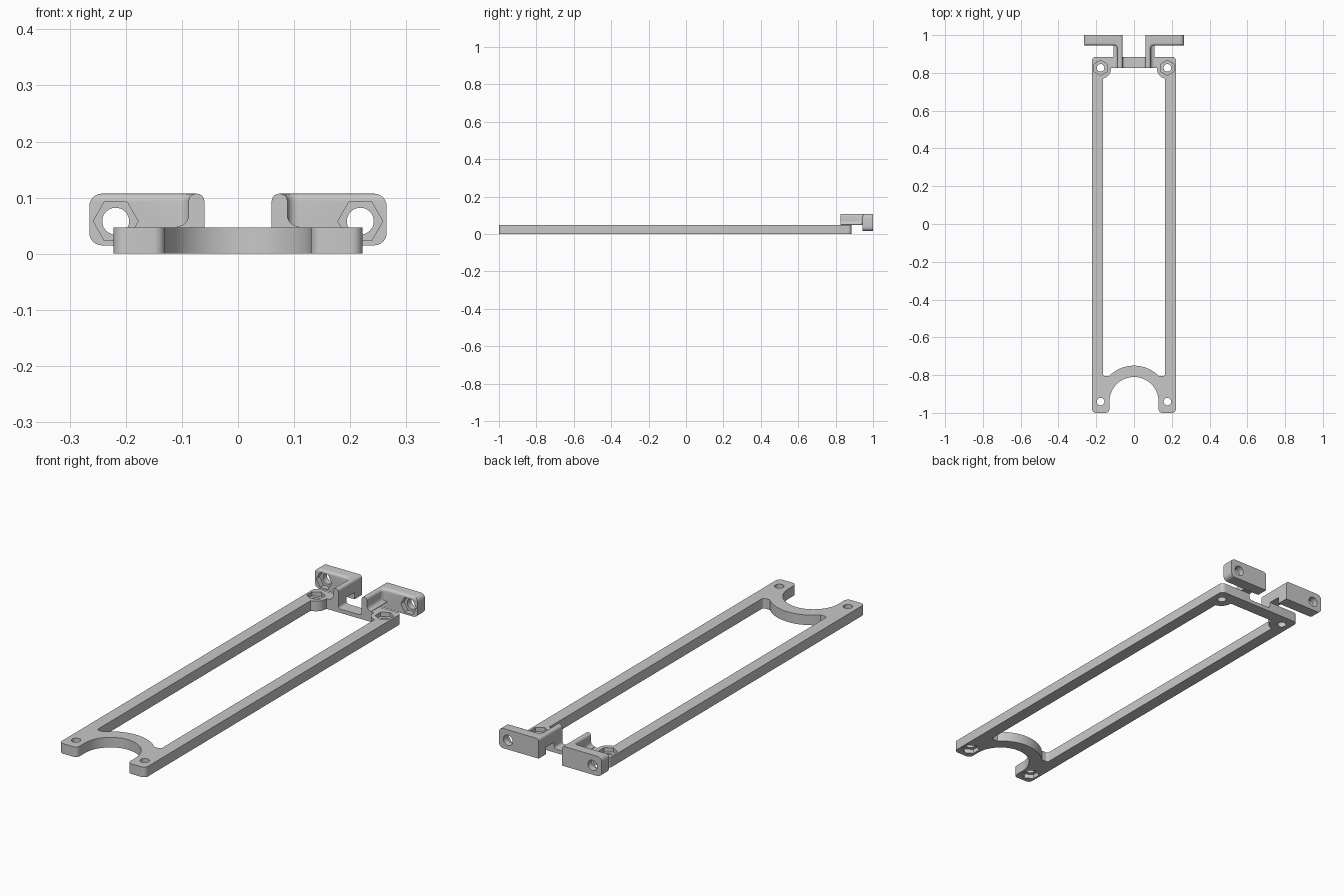
import bpy, bmesh, math
from mathutils import Vector, Matrix

cube = bpy.data.objects.get("Cube")
if cube:
    bpy.data.objects.remove(cube, do_unlink=True)

grey = bpy.data.materials.new("grey plastic")
grey.use_nodes = True
grey.diffuse_color = (0.58, 0.58, 0.58, 1)
grey.node_tree.nodes["Principled BSDF"].inputs["Base Color"].default_value = (0.58, 0.58, 0.58, 1)

THICK = 0.047   # frame thickness
TOP = 0.107     # top of the brackets


def arc(cx, cy, r, start, end, n=24):
    angles = [math.radians(start + (end - start) * i / n) for i in range(n + 1)]
    return [(cx + r * math.cos(a), cy + r * math.sin(a)) for a in angles]


def ring(cx, cy, r, n=32, turn=0):
    return arc(cx, cy, r, turn, turn + 360, n)[:-1]


def rounded(corners, n=6):
    """Outline from (x, y) points and (x, y, radius) corners."""
    out = []
    for i, c in enumerate(corners):
        p = Vector(c[:2])
        if len(c) == 2:
            out.append(tuple(p))
            continue
        a = (Vector(corners[i - 1][:2]) - p).normalized()
        b = (Vector(corners[(i + 1) % len(corners)][:2]) - p).normalized()
        half = a.angle(b) / 2
        centre = p + (a + b).normalized() * c[2] / math.sin(half)
        t0 = p + a * c[2] / math.tan(half) - centre
        t1 = p + b * c[2] / math.tan(half) - centre
        start, sweep = math.atan2(t0.y, t0.x), math.atan2(t0.x * t1.y - t0.y * t1.x, t0.dot(t1))
        out += arc(centre.x, centre.y, c[2], math.degrees(start), math.degrees(start + sweep), n)
    return out


def prism(name, outline, lo, hi, axis="Z"):
    """Extrude an outline along z, or along y from an xz outline."""
    bm = bmesh.new()
    place = (lambda p, t: (p[0], p[1], t)) if axis == "Z" else (lambda p, t: (p[0], t, p[1]))
    face = bm.faces.new([bm.verts.new(place(p, lo)) for p in outline])
    moved = bmesh.ops.extrude_face_region(bm, geom=[face], use_keep_orig=True)["geom"]
    shift = Vector(place((0, 0), hi - lo))
    bmesh.ops.translate(bm, verts=[v for v in moved if isinstance(v, bmesh.types.BMVert)], vec=shift)
    bmesh.ops.recalc_face_normals(bm, faces=bm.faces)
    mesh = bpy.data.meshes.new(name)
    bm.to_mesh(mesh)
    bm.free()
    mesh.materials.append(grey)
    obj = bpy.data.objects.new(name, mesh)
    bpy.context.collection.objects.link(obj)
    return obj


def combine(obj, tool, operation="DIFFERENCE"):
    mod = obj.modifiers.new("shape", "BOOLEAN")
    mod.operation, mod.solver, mod.object = operation, "EXACT", tool
    bpy.context.view_layer.objects.active = obj
    bpy.ops.object.modifier_apply(modifier=mod.name)
    bpy.data.objects.remove(tool, do_unlink=True)


def smooth(obj):
    bpy.ops.object.select_all(action="DESELECT")
    obj.select_set(True)
    bpy.context.view_layer.objects.active = obj
    bpy.ops.object.shade_smooth_by_angle(angle=math.radians(32))


# Frame outline with the round notch at the front
frame = prism("frame", rounded(
    [(-0.222, -1, 0.02), (-0.13, -1, 0.02)] + arc(0, -0.94, 0.13, 180, 0, 32)
    + [(0.13, -1, 0.02), (0.222, -1, 0.02), (0.222, 0.885, 0.02), (-0.222, 0.885, 0.02)]), 0, THICK)

# Long window that follows the notch
combine(frame, prism("window", rounded(
    [(0.165, 0.825), (-0.165, 0.825), (-0.165, -0.805, 0.012)]
    + arc(0, -0.935, 0.185, 135, 45)
    + [(0.165, -0.805, 0.012)]), -0.1, 0.1))

# Low saddle in the rear crossbar
combine(frame, prism("saddle", rounded(
    [(-0.06, 0.1), (-0.06, 0.018, 0.012), (0.06, 0.018, 0.012), (0.06, 0.1)]), 0.8, 0.9, "Y"))

# Rear screw bosses, then holes and nut pockets at all four corners
for s in (-1, 1):
    combine(frame, prism("boss", rounded(
        [(s * 0.122, 0.86), (s * 0.122, 0.77, 0.05), (s * 0.2, 0.77), (s * 0.2, 0.86)]), 0, THICK), "UNION")
for s in (-1, 1):
    for y, lo, hi in ((-0.94, -0.1, 0.02), (0.827, 0.027, 0.1)):
        combine(frame, prism("pocket", ring(s * 0.177, y, 0.04, 6, 30), lo, hi))
        combine(frame, prism("hole", ring(s * 0.177, y, 0.02), -0.1, 0.1))

# Bracket: arm and ear in one plan shape with a filleted inside corner
left = prism("left_bracket", rounded(
    [(0.06, 0.825), (0.088, 0.825), (0.088, 0.945, 0.02), (0.28, 0.945), (0.28, 1), (0.06, 1)]), 0, TOP)
bm = bmesh.new()
bm.from_mesh(left.data)


def rounds_over(e):
    a, b = (v.co for v in e.verts)
    return (min(a.z, b.z) > TOP - 0.001 and min(a.y, b.y) < 0.99
            and max(a.y, b.y) > 0.83 and min(a.x, b.x) < 0.27)


bmesh.ops.bevel(bm, geom=[e for e in bm.edges if rounds_over(e)], offset=0.013,
                segments=5, profile=0.5, affect="EDGES")
bm.to_mesh(left.data)
bm.free()

# Rounded outer ear corners, and the open space under the arm
combine(left, prism("ear_limit", rounded(
    [(0, 0.015), (0.265, 0.015, 0.022), (0.265, TOP, 0.022), (0, TOP + 0.0001)]), 0.7, 1.1, "Y"), "INTERSECT")
combine(left, prism("under_arm", [(0, -0.1), (0.3, -0.1), (0.3, THICK), (0, THICK)], 0.7, 0.945, "Y"))

# Flared foot along the arm
foot = [(0.08, THICK), (0.108, THICK)] + arc(0.108, 0.069, 0.02, 270, 180, 6) + [(0.08, 0.069)]
combine(left, prism("foot", foot, 0.825, 0.95, "Y"), "UNION")

# Ear nut pocket and hole
combine(left, prism("ear_pocket", ring(0.218, 0.058, 0.04, 6), 0.9, 0.97, "Y"))
combine(left, prism("ear_hole", ring(0.218, 0.058, 0.024), 0.9, 1.1, "Y"))

# Mirrored bracket
right = left.copy()
right.data = left.data.copy()
right.name = "right_bracket"
right.data.transform(Matrix.Scale(-1, 4, (1, 0, 0)))
right.data.flip_normals()
bpy.context.collection.objects.link(right)

for part in (frame, left, right):
    smooth(part)
